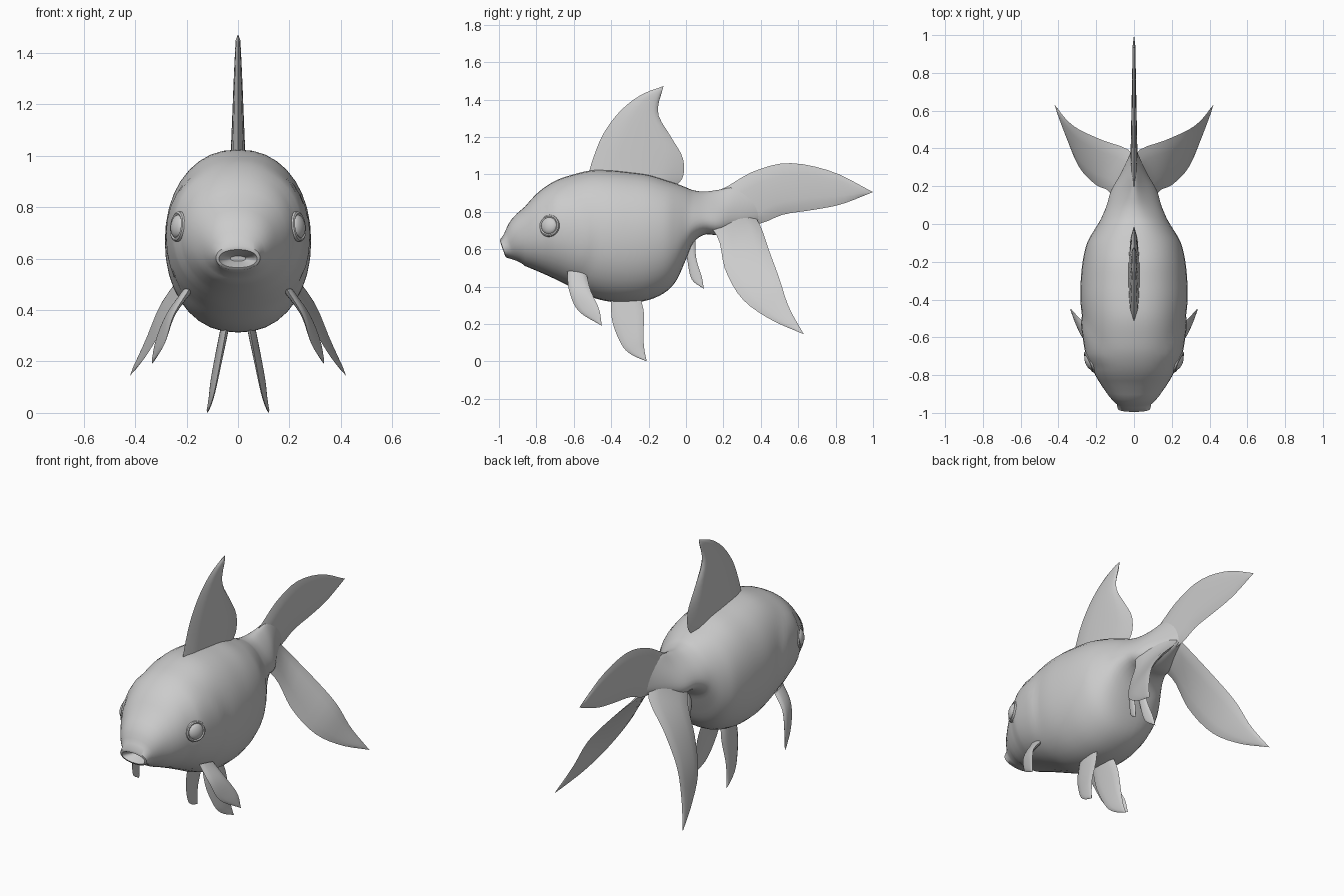
import bpy, bmesh, math
from mathutils import Vector, Matrix

if "Cube" in bpy.data.objects:
    bpy.data.objects.remove(bpy.data.objects["Cube"])


def spline(pts, t):
    """Catmull-Rom point at t in 0..1 along a list of points."""
    n = len(pts) - 1
    i = min(int(t * n), n - 1)
    f = t * n - i
    p1, p2 = Vector(pts[i]), Vector(pts[i + 1])
    p0 = Vector(pts[i - 1]) if i > 0 else 2 * p1 - p2
    p3 = Vector(pts[i + 2]) if i + 2 <= n else 2 * p2 - p1
    return 0.5 * (2 * p1 + (p2 - p0) * f + (2 * p0 - 5 * p1 + 4 * p2 - p3) * f ** 2
                  + (3 * p1 - p0 - 3 * p2 + p3) * f ** 3)


def finish(name, bm, mirror=False, angle=40):
    bmesh.ops.remove_doubles(bm, verts=bm.verts, dist=1e-5)
    bmesh.ops.recalc_face_normals(bm, faces=bm.faces)
    me = bpy.data.meshes.new(name)
    bm.to_mesh(me)
    bm.free()
    ob = bpy.data.objects.new(name, me)
    bpy.context.collection.objects.link(ob)
    if mirror:
        ob.modifiers.new("mirror", 'MIRROR')
    bpy.ops.object.select_all(action='DESELECT')
    ob.select_set(True)
    bpy.context.view_layer.objects.active = ob
    bpy.ops.object.shade_smooth_by_angle(angle=math.radians(angle))
    return ob


def fin(name, lead, trail, thick, mirror=False, nu=18, nv=8):
    """Lens-section blade stretched between a leading and a trailing edge."""
    def at(u, v):
        return spline(lead, u).lerp(spline(trail, u), v)
    bm = bmesh.new()
    sheets = []
    for side in (1, -1):
        rows = []
        for i in range(nu + 1):
            u = i / nu
            uc = min(u, 0.96)
            row = []
            for j in range(nv + 1):
                v = j / nv
                n = (at(uc + .02, v) - at(uc - .02 if uc > .02 else 0, v)).cross(at(uc, 1) - at(uc, 0))
                t = thick * (1 - 0.75 * u) * math.sqrt(max(0, 4 * v * (1 - v)))
                if u == 1:
                    t = 0
                row.append(bm.verts.new(at(u, v) + n.normalized() * t * side))
            rows.append(row)
        for a, b in zip(rows, rows[1:]):
            for j in range(nv):
                bm.faces.new((a[j], a[j + 1], b[j + 1], b[j]))
        sheets.append(rows)
    # close the hidden root
    for j in range(nv):
        a, b = sheets[0][0], sheets[1][0]
        bm.faces.new((a[j], a[j + 1], b[j + 1], b[j]))
    bmesh.ops.dissolve_degenerate(bm, edges=bm.edges, dist=1e-5)
    return finish(name, bm, mirror)


# Body: (y, top z, bottom z, half width, upper narrowing)
sections = [
    (-0.95, 0.68, 0.545, 0.092, 0), (-0.90, 0.775, 0.525, 0.140, 0),
    (-0.80, 0.895, 0.485, 0.205, 0), (-0.70, 0.965, 0.44, 0.243, 0),
    (-0.60, 1.0, 0.39, 0.262, 0), (-0.50, 1.022, 0.342, 0.274, 0),
    (-0.40, 1.022, 0.318, 0.284, 0), (-0.30, 1.012, 0.313, 0.282, 0),
    (-0.20, 0.998, 0.328, 0.272, 0), (-0.11, 0.97, 0.37, 0.252, 0),
    (-0.05, 0.95, 0.435, 0.222, .05), (0.0, 0.93, 0.545, 0.188, .15),
    (0.04, 0.915, 0.635, 0.162, .3), (0.10, 0.908, 0.678, 0.132, .45),
    (0.18, 0.918, 0.675, 0.105, .6), (0.27, 0.93, 0.70, 0.06, .6),
    (0.40, 0.88, 0.755, 0.008, .5)]
# Mouth cavity and lips, from inside out
lips = [(-0.91, 0.61, 0.59, 0.03, 0), (-0.955, 0.622, 0.575, 0.062, 0),
        (-0.98, 0.635, 0.565, 0.074, 0), (-0.978, 0.65, 0.555, 0.086, 0)]
rings = lips + [spline(sections, i / 56) for i in range(57)]
bm = bmesh.new()
N, loops = 36, []
for y, zt, zb, hw, k in rings:
    zc, hz = (zt + zb) / 2, (zt - zb) / 2
    loop = []
    for j in range(N):
        a = 2 * math.pi * j / N
        c, s = math.cos(a), math.sin(a)
        x = hw * math.copysign(abs(c) ** 0.9, c) * (1 - k * s)
        z = zc + hz * math.copysign(abs(s) ** 0.95, s)
        # gill cover step on the cheeks
        r = math.hypot(y + 0.74, (z - 0.66) * 0.9)
        step = max(0, min(1, (0.25 - r) / 0.03))
        if y > -0.72:
            x += math.copysign(0.010 * step * abs(c), c)
        shear = 0.35 * max(0, min(1, (-0.86 - y) / 0.09))
        loop.append(bm.verts.new((x, y - (z - zc) * shear, z)))
    loops.append(loop)
for a, b in zip(loops, loops[1:]):
    for j in range(N):
        bm.faces.new((a[j], a[(j + 1) % N], b[(j + 1) % N], b[j]))
bm.faces.new(loops[0])
bm.faces.new(loops[-1])
finish("body", bm, angle=50)

# Eyes: flattened ball inside a raised socket ring
place = (Matrix.Translation((0.232, -0.73, 0.725))
         @ Vector((0.88, -0.4, 0.12)).to_track_quat('Z', 'Y').to_matrix().to_4x4())
bm = bmesh.new()
bmesh.ops.create_uvsphere(bm, u_segments=24, v_segments=12, radius=0.047,
                          matrix=place @ Matrix.Diagonal((1, 1, 0.55, 1)))
finish("eyes", bm, True)
bm = bmesh.new()
grid = [[bm.verts.new(place @ Vector(((0.051 + 0.009 * math.cos(b)) * math.cos(a),
                                      (0.051 + 0.009 * math.cos(b)) * math.sin(a),
                                      0.012 * math.sin(b))))
         for b in (math.pi * q / 4 for q in range(8))]
        for a in (math.pi * p / 14 for p in range(28))]
for p in range(28):
    for q in range(8):
        o = grid[(p + 1) % 28]
        bm.faces.new((grid[p][q], o[q], o[(q + 1) % 8], grid[p][(q + 1) % 8]))
finish("eye_sockets", bm, True)

# Dorsal fin
fin("dorsal_fin",
    [(0, -.53, .97), (0, -.495, 1.09), (0, -.44, 1.22), (0, -.35, 1.34), (0, -.24, 1.425), (0, -.12, 1.472)],
    [(0, -.06, .93), (0, -.015, .99), (0, -.018, 1.09), (0, -.08, 1.20), (0, -.15, 1.33), (0, -.12, 1.472)], 0.032)

# Tail: central upper lobe and two spreading lower lobes
fin("upper_tail",
    [(0, .08, .89), (0, .2, .925), (0, .36, 1.015), (0, .55, 1.06), (0, .78, 1.015), (0, 1, .905)],
    [(0, .15, .74), (0, .38, .735), (0, .52, .785), (0, .68, .81), (0, .83, .84), (0, 1, .905)], 0.024)
fin("lower_tail",
    [(.09, .10, .76), (.135, .175, .65), (.205, .21, .49), (.29, .30, .335), (.355, .45, .225), (.42, .63, .145)],
    [(.01, .28, .87), (.02, .385, .75), (.17, .445, .59), (.29, .50, .44), (.355, .55, .29), (.42, .63, .145)],
    0.018, True)

# Paired lower fins
fin("pectoral_fins",
    [(.19, -.635, .48), (.25, -.625, .38), (.285, -.575, .27), (.335, -.45, .19)],
    [(.21, -.53, .46), (.275, -.51, .38), (.32, -.465, .28), (.335, -.45, .19)], 0.016, True)
fin("pelvic_fins",
    [(.04, -.40, .36), (.065, -.395, .22), (.09, -.345, .09), (.105, -.29, .035), (.12, -.21, .0)],
    [(.05, -.25, .36), (.075, -.225, .26), (.10, -.228, .14), (.11, -.222, .06), (.12, -.21, .0)], 0.016, True)
fin("anal_fins",
    [(.03, -.02, .65), (.035, .005, .55), (.05, .03, .44), (.07, .095, .388)],
    [(.03, .05, .65), (.045, .055, .55), (.06, .085, .45), (.07, .095, .388)], 0.013, True)
